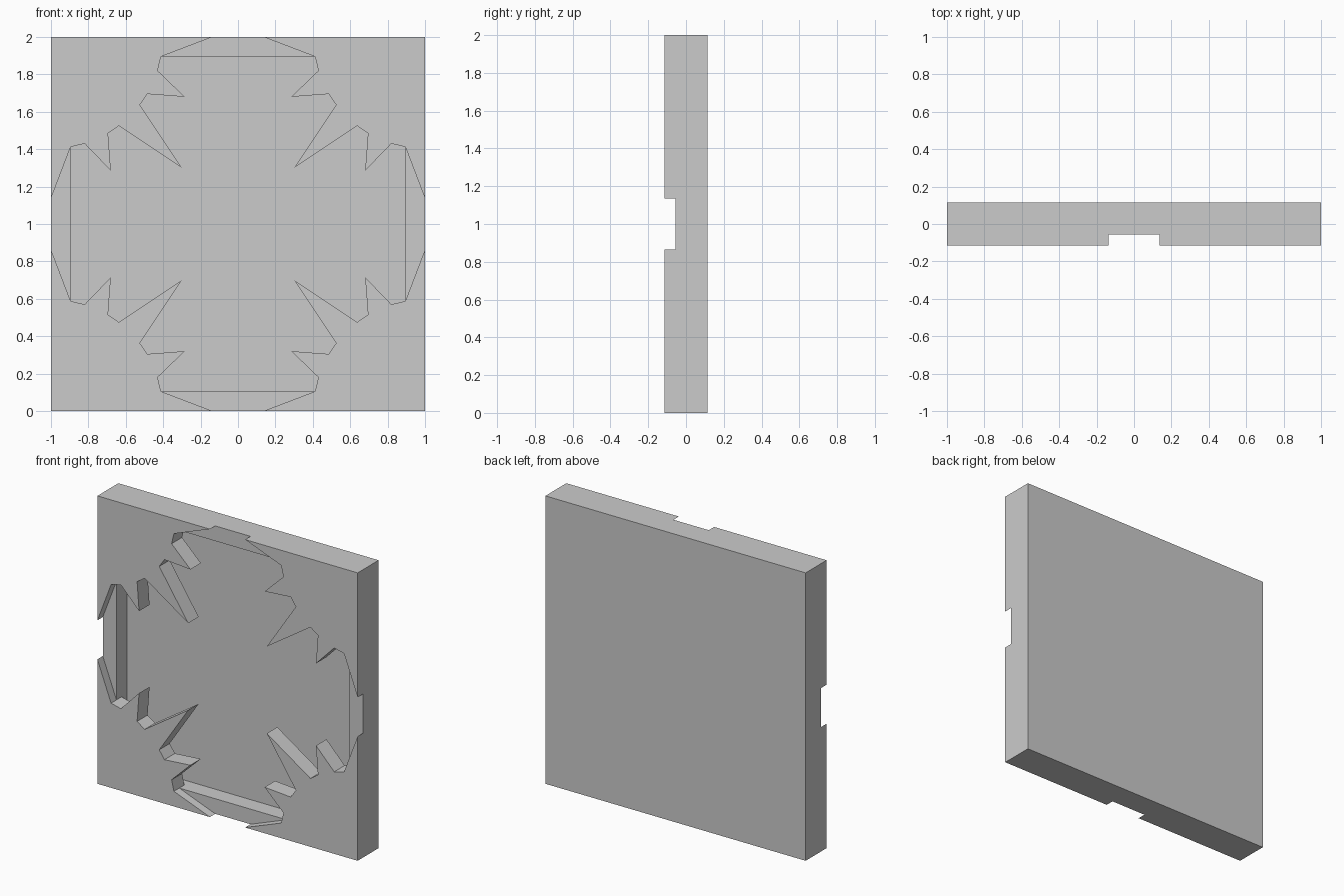
import bpy
import bmesh

if "Cube" in bpy.data.objects:
    bpy.data.objects.remove(bpy.data.objects["Cube"])

HALF_T = 0.115      # half the panel thickness
EDGE_Y = -0.056     # floor of the shallow edge notches
WALL_Y = 0.0        # back of the toothed walls
FLOOR_Y = 0.06      # floor of the central recess


def prism(name, outline, y0, y1):
    """Extrude an (x, z) outline from y0 to y1; z is measured from the centre."""
    bm = bmesh.new()
    face = bm.faces.new([bm.verts.new((x, y0, z + 1)) for x, z in outline])
    ext = bmesh.ops.extrude_face_region(bm, geom=[face])
    moved = [v for v in ext["geom"] if isinstance(v, bmesh.types.BMVert)]
    bmesh.ops.translate(bm, vec=(0, y1 - y0, 0), verts=moved)
    bmesh.ops.recalc_face_normals(bm, faces=bm.faces)
    mesh = bpy.data.meshes.new(name)
    bm.to_mesh(mesh)
    bm.free()
    obj = bpy.data.objects.new(name, mesh)
    bpy.context.collection.objects.link(obj)
    return obj


def quarter_turns(points, n):
    for _ in range(n):
        points = [(-z, x) for x, z in points]
    return points


def square(h):
    return [(-h, -h), (h, -h), (h, h), (-h, h)]


def cut(target, cutter):
    cutter.hide_render = True
    mod = target.modifiers.new("cut", "BOOLEAN")
    mod.operation = "DIFFERENCE"
    mod.solver = "EXACT"
    mod.object = cutter
    bpy.context.view_layer.objects.active = target
    bpy.ops.object.modifier_apply(modifier=mod.name)
    bpy.data.objects.remove(cutter)


# Square slab
panel = prism("wall_panel", square(1.0), -HALF_T, HALF_T)

# Toothed cross outline: one eighth, mirrored on the diagonal, turned four times
eighth = [(0.895, 0.412), (0.82, 0.43), (0.68, 0.285),
          (0.695, 0.485), (0.637, 0.525), (0.302, 0.302)]
quarter = eighth + [(z, x) for x, z in reversed(eighth[:-1])]
cross = [p for i in range(4) for p in quarter_turns(quarter, i)]

# Pocket behind the teeth, its sides flush with the ends of the cross
cut(panel, prism("pocket_cutter", square(0.895), WALL_Y, FLOOR_Y))
cut(panel, prism("cross_cutter", cross, -0.2, 0.03))

# Shallow tapered notches opening onto the four edges
notch = [(0.86, 0.412), (0.86, -0.412), (0.895, -0.412),
         (1.02, -0.083), (1.02, 0.083), (0.895, 0.412)]
for i in range(4):
    cut(panel, prism("notch_cutter", quarter_turns(notch, i), -0.2, EDGE_Y))
